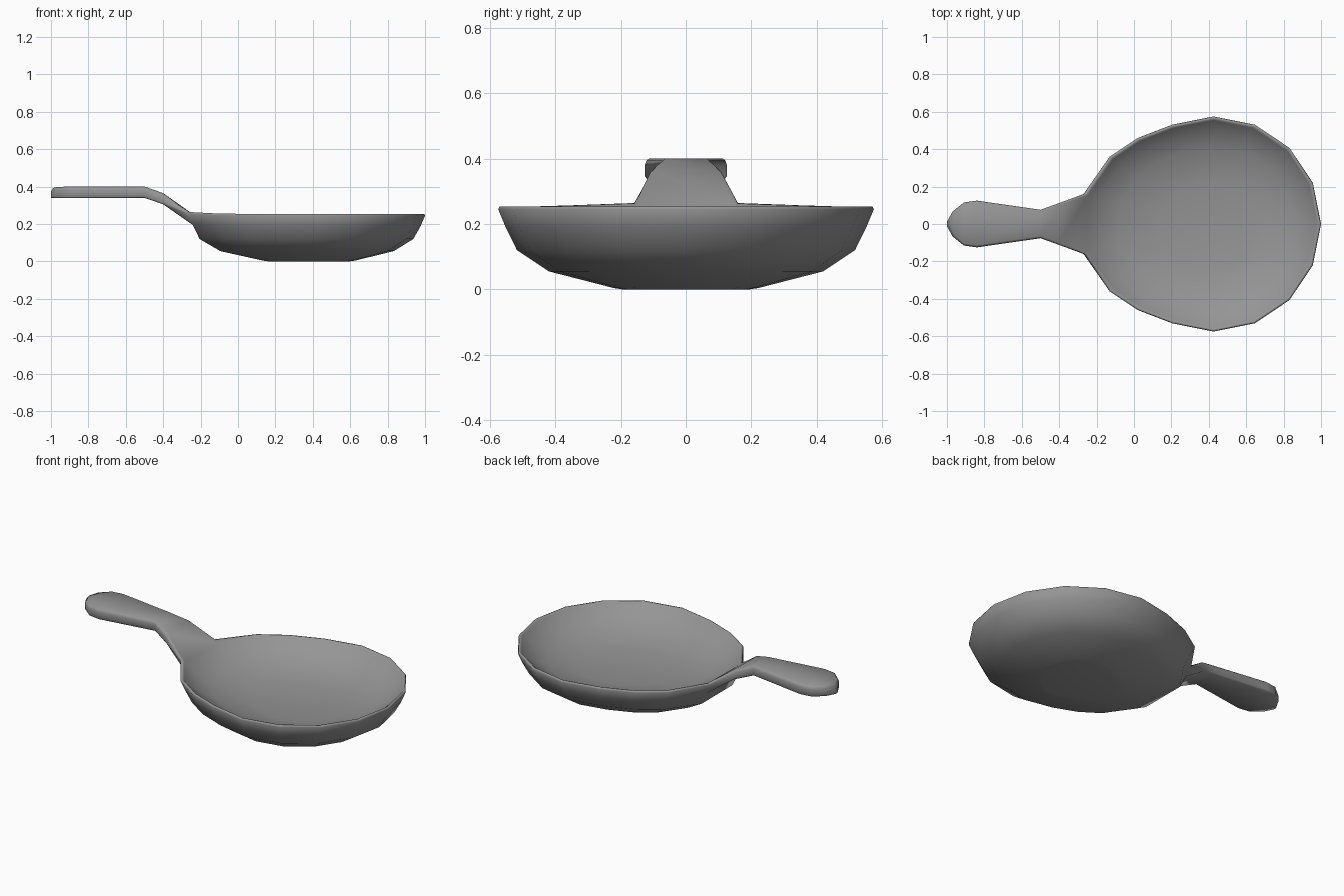
import bpy, bmesh, math

cube = bpy.data.objects.get("Cube")
if cube:
    bpy.data.objects.remove(cube)

metal = bpy.data.materials.new("grey metal")
GREY = (0.3, 0.3, 0.3, 1)
metal.diffuse_color = GREY
metal.use_nodes = True
metal.node_tree.nodes["Principled BSDF"].inputs["Base Color"].default_value = GREY

bm = bmesh.new()


def skin(a, b, skip=None):
    """Join two closed rings of vertices with quads."""
    for i in range(len(a)):
        j = (i + 1) % len(a)
        if i != skip:
            bm.faces.new((a[i], a[j], b[j], b[i]))


# Pan outline: round at the right, drawn out to a flat edge at the handle
CENTRE, RADIUS = 0.425, 0.575
half = [(RADIUS * math.cos(i * math.pi / 8), RADIUS * math.sin(i * math.pi / 8))
        for i in range(6)]
half += [(-0.405, 0.46), (-0.555, 0.36), (-0.695, 0.16)]
outline = half + [(x, -y) for x, y in reversed(half[1:])]
JOINT = len(half) - 1          # column of the flat edge where the handle grows


def pan_ring(scale, z, shift=0, lift=0):
    """Scaled outline, raised a little where the handle joins."""
    return [bm.verts.new((CENTRE + shift + x * scale, y * scale,
                          z + lift * max(0, -x - 0.5) / 0.19)) for x, y in outline]


# Outer wall, rounded rim, then the shallow dished inside
profile = [(0.34, 0, -0.025), (0.385, 0.004, -0.022), (0.73, 0.055, -0.012),
           (0.9, 0.12, -0.005), (0.96, 0.19, 0, 0.005),
           (1, 0.245, 0, 0.01), (0.993, 0.254, 0, 0.01), (0.978, 0.254, 0, 0.008),
           (0.965, 0.246, 0, 0.005), (0.88, 0.205), (0.72, 0.155), (0.4, 0.122)]
rings = [pan_ring(*p) for p in profile]
OPEN = range(4, 9)             # rim rings left open at the joint
for k, (a, b) in enumerate(zip(rings, rings[1:])):
    skin(a, b, JOINT if k in OPEN and k + 1 in OPEN else None)
bm.faces.new(rings[0])
bm.faces.new(rings[-1])


def handle_ring(xt, xb, w, top, bottom):
    """Cross-section with softened edges, fuller on the top side."""
    soft = min(0.012, w / 2)
    side = [(xb, w - soft / 2, bottom), (xb, w, bottom + 0.008),
            (xb, w, top - 0.018), (xt, w - soft / 3, top - 0.006),
            (xt, w - soft, top)]
    return [bm.verts.new(p) for p in
            side + [(x, -y, z) for x, y, z in reversed(side)]]


# Handle grows out of the open joint: top x, bottom x, half width, top z, bottom z
sections = [(-0.4, -0.4, 0.112, 0.365, 0.305), (-0.5, -0.5, 0.076, 0.4, 0.34),
            (-0.84, -0.84, 0.125, 0.4, 0.338), (-0.91, -0.91, 0.115, 0.4, 0.338),
            (-0.965, -0.97, 0.066, 0.398, 0.338), (-0.988, -1, 0.012, 0.393, 0.34)]
joint = [rings[k][JOINT] for k in OPEN] + [rings[k][JOINT + 1] for k in reversed(OPEN)]
handle = [joint] + [handle_ring(*s) for s in sections]
for a, b in zip(handle, handle[1:]):
    skin(a, b)
bm.faces.new(handle[-1])

# Finish the one-piece casting
bmesh.ops.recalc_face_normals(bm, faces=bm.faces)
mesh = bpy.data.meshes.new("pan_with_handle")
bm.to_mesh(mesh)
bm.free()
mesh.materials.append(metal)
pan = bpy.data.objects.new("pan_with_handle", mesh)
bpy.context.collection.objects.link(pan)
bpy.ops.object.select_all(action="DESELECT")
pan.select_set(True)
bpy.context.view_layer.objects.active = pan
bpy.ops.object.shade_smooth_by_angle(angle=math.radians(75))
